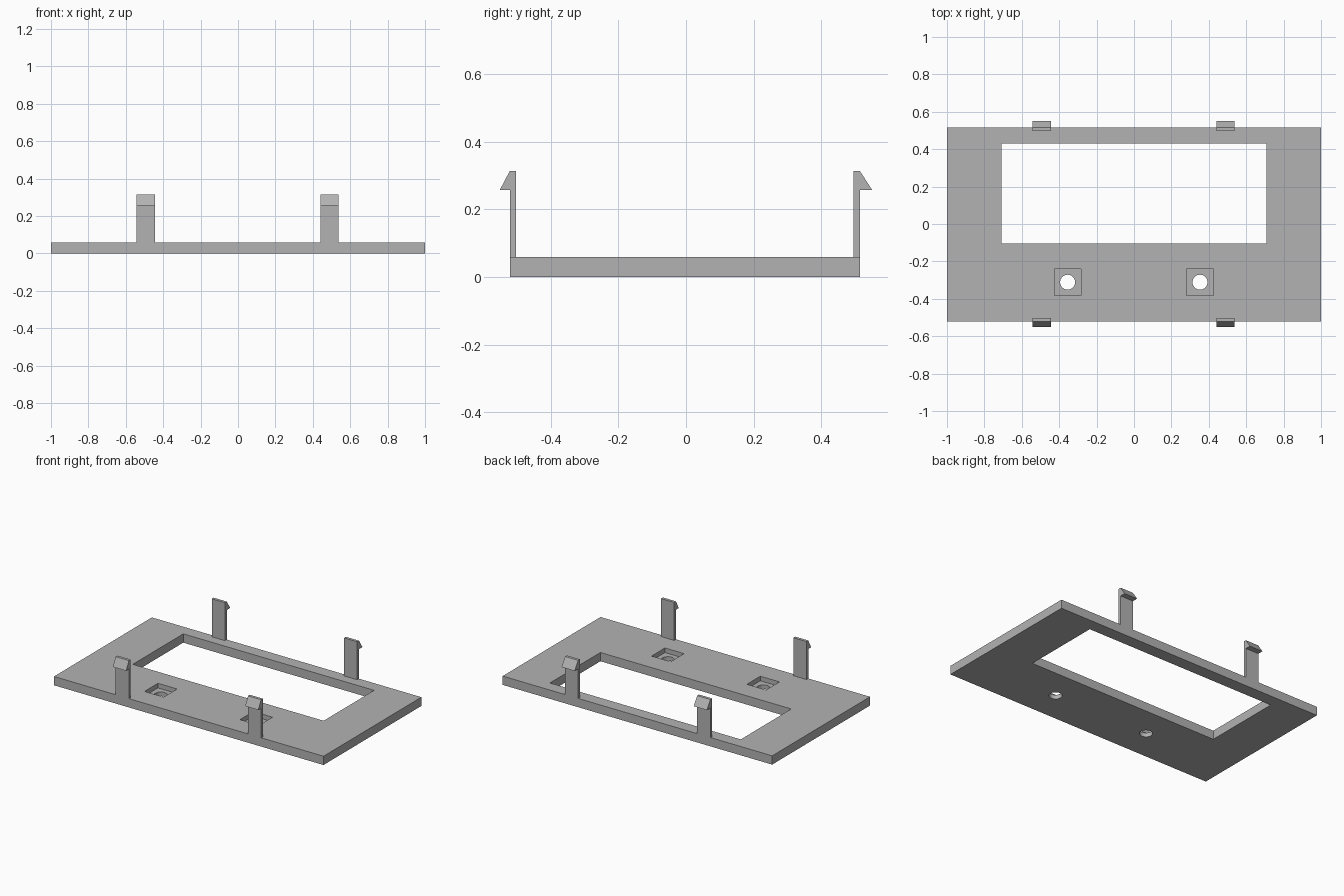
import bpy
import bmesh
from mathutils import Matrix, Vector

cube = bpy.data.objects.get("Cube")
if cube:
    bpy.data.objects.remove(cube, do_unlink=True)

# Material
grey = bpy.data.materials.new("light grey plastic")
grey.use_nodes = True
COLOR = (0.45, 0.45, 0.45, 1)
grey.diffuse_color = COLOR
grey.node_tree.nodes["Principled BSDF"].inputs["Base Color"].default_value = COLOR

THICK = 0.059
POCKET_FLOOR = 0.028
FRONT, BACK = -0.522, 0.515


def finish(name, bm):
    bmesh.ops.recalc_face_normals(bm, faces=bm.faces)
    mesh = bpy.data.meshes.new(name)
    bm.to_mesh(mesh)
    bm.free()
    mesh.materials.append(grey)
    obj = bpy.data.objects.new(name, mesh)
    bpy.context.collection.objects.link(obj)
    return obj


def box(name, low, high):
    low, high = Vector(low), Vector(high)
    bm = bmesh.new()
    place = Matrix.Translation((low + high) / 2) @ Matrix.Diagonal((high - low).to_4d())
    bmesh.ops.create_cube(bm, size=1, matrix=place)
    return finish(name, bm)


def cylinder(name, x, y, radius):
    bm = bmesh.new()
    bmesh.ops.create_cone(bm, cap_ends=True, segments=32, radius1=radius, radius2=radius,
                          depth=0.4, matrix=Matrix.Translation((x, y, 0)))
    return finish(name, bm)


def cut(target, cutter):
    mod = target.modifiers.new("cut", "BOOLEAN")
    mod.operation = "DIFFERENCE"
    mod.solver = "EXACT"
    mod.object = cutter
    bpy.context.view_layer.objects.active = target
    bpy.ops.object.modifier_apply(modifier=mod.name)
    bpy.data.objects.remove(cutter, do_unlink=True)


def clip(name, x0, x1, edge, out, reach):
    """Upright arm with a sloped hook pointing outwards along y."""
    profile = [(-0.019, THICK), (0, THICK), (0, 0.257), (reach, 0.257), (0, 0.314), (-0.019, 0.314)]
    bm = bmesh.new()
    face = bm.faces.new([bm.verts.new((x0, edge + out * d, z)) for d, z in profile])
    side = bmesh.ops.extrude_face_region(bm, geom=[face])
    verts = [v for v in side["geom"] if isinstance(v, bmesh.types.BMVert)]
    bmesh.ops.translate(bm, vec=(x1 - x0, 0, 0), verts=verts)
    return finish(name, bm)


# Flat bezel with its display window
plate = box("bezel_plate", (-1, FRONT, 0), (1, BACK, THICK))
cut(plate, box("window_cutter", (-0.708, -0.104, -0.1), (0.708, 0.431, 0.2)))

# Square pockets with round through holes
for x in (-0.355, 0.353):
    y, half = -0.311, 0.071
    cut(plate, box("pocket_cutter", (x - half, y - half, POCKET_FLOOR), (x + half, y + half, 0.2)))
    cut(plate, cylinder("hole_cutter", x, y, 0.04))

# Four snap clips on the long edges
for side, x0, x1 in (("right", -0.542, -0.444), ("left", 0.44, 0.537)):
    clip("front_" + side + "_clip", x0, x1, FRONT, -1, 0.03)
    clip("back_" + side + "_clip", x0, x1, BACK, 1, 0.037)
